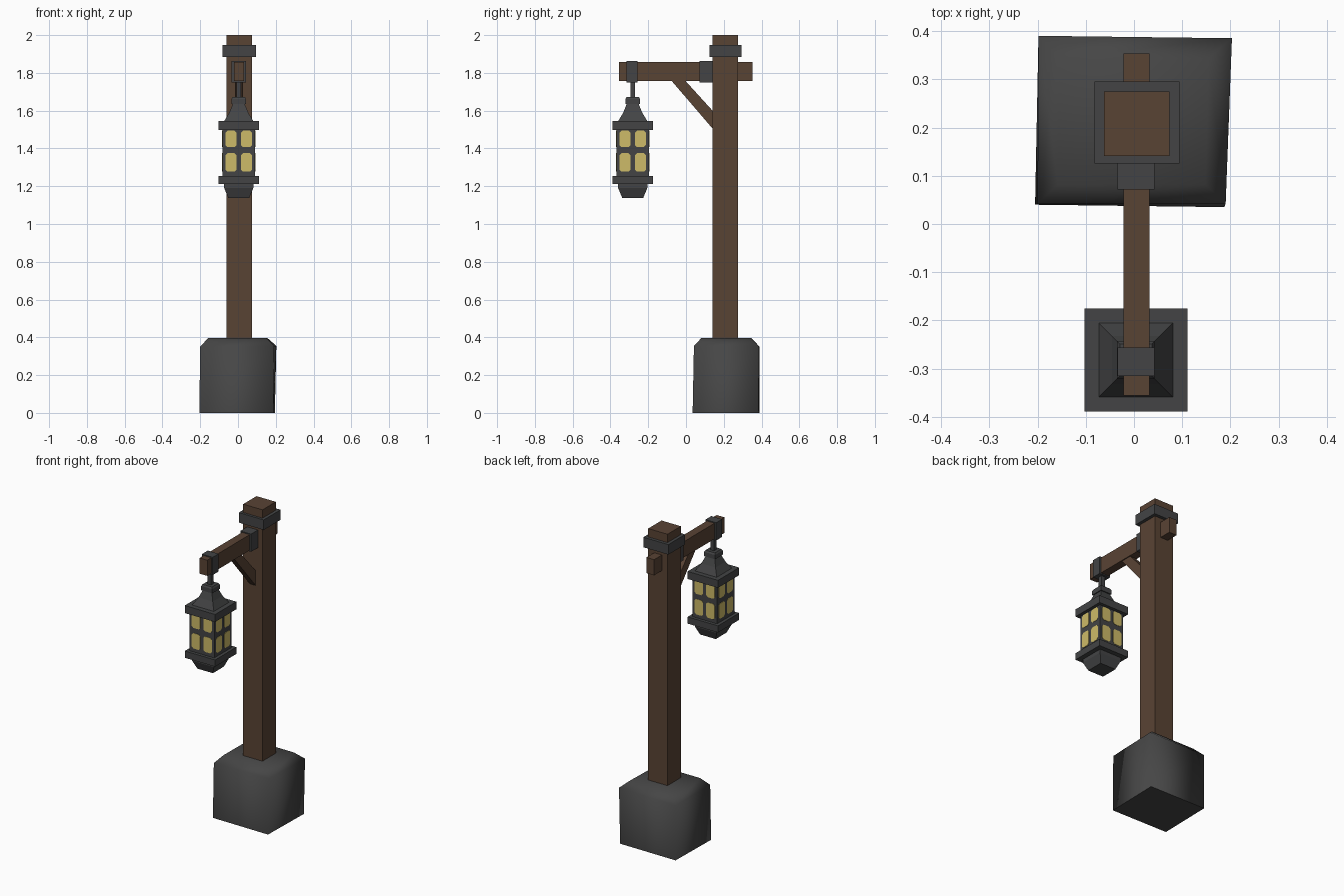
import bpy, bmesh, math

if "Cube" in bpy.data.objects:
    bpy.data.objects.remove(bpy.data.objects["Cube"])


def material(name, srgb):
    m = bpy.data.materials.new(name)
    m.diffuse_color = [((c / 255 + 0.055) / 1.055) ** 2.4 for c in srgb] + [1]
    m.use_nodes = True
    m.node_tree.nodes["Principled BSDF"].inputs["Base Color"].default_value = m.diffuse_color
    return m


STONE = material("stone grey", (70, 70, 70))
IRON = material("dark iron", (67, 68, 69))
WOOD = material("brown wood", (89, 67, 52))
GLASS = material("yellow glass", (206, 187, 104))


def finish(name, bm, mat):
    bmesh.ops.recalc_face_normals(bm, faces=bm.faces)
    me = bpy.data.meshes.new(name)
    bm.to_mesh(me)
    bm.free()
    me.materials.append(mat)
    ob = bpy.data.objects.new(name, me)
    bpy.context.collection.objects.link(ob)
    return ob


def loft(name, rings, mat):
    """Closed skin through rings of points, capped at both ends."""
    bm = bmesh.new()
    vs = [[bm.verts.new(p) for p in r] for r in rings]
    n = len(rings[0])
    for a, b in zip(vs, vs[1:]):
        for i in range(n):
            j = (i + 1) % n
            bm.faces.new((a[i], a[j], b[j], b[i]))
    bm.faces.new(vs[0])
    bm.faces.new(vs[-1])
    return finish(name, bm, mat)


def rect(x0, x1, y0, y1, z):
    return [(x0, y0, z), (x1, y0, z), (x1, y1, z), (x0, y1, z)]


def box(name, x, y, z, mat):
    return loft(name, [rect(*x, *y, z[0]), rect(*x, *y, z[1])], mat)


# Rough stone footing, slightly crooked, chamfered at the top
base = loft("stone_base", [
    [(-0.205, 0.04, 0), (0.187, 0.035, 0), (0.195, 0.385, 0), (-0.198, 0.388, 0)],
    [(-0.2, 0.042, 0.35), (0.19, 0.042, 0.355), (0.203, 0.385, 0.355), (-0.198, 0.39, 0.35)],
    [(-0.158, 0.082, 0.397), (0.148, 0.082, 0.397), (0.155, 0.343, 0.397), (-0.155, 0.345, 0.397)],
], STONE)
base.data.polygons.foreach_set("use_smooth", [len(base.data.polygons) > 0] * len(base.data.polygons))
base.data.polygons[-2].use_smooth = False

# Post with iron collar
box("post", (-0.062, 0.074), (0.141, 0.275), (0.3, 2.0), WOOD)
box("post_collar", (-0.082, 0.094), (0.125, 0.295), (1.883, 1.947), IRON)

# Cross beam and its iron clamps
box("beam", (-0.022, 0.032), (-0.355, 0.353), (1.757, 1.857), WOOD)
for name, y in (("hook_clamp", (-0.315, -0.256)), ("post_clamp", (0.072, 0.142))):
    box(name, (-0.034, 0.042), y, (1.75, 1.863), IRON)

# Diagonal brace under the beam
profile = [(-0.078, 1.76), (-0.005, 1.76), (0.145, 1.595), (0.145, 1.5)]
loft("brace", [[(x, y, z) for y, z in profile] for x in (-0.016, 0.026)], WOOD)

# Lantern body: square sections of half-width h at height z
CX, CY = 0.004, -0.282


def square_loft(name, sections, mat):
    return loft(name, [rect(CX - h, CX + h, CY - h, CY + h, z) for h, z in sections], mat)


square_loft("hanger", [(0.013, 1.66), (0.013, 1.755)], IRON)
square_loft("lantern_cap", [(0.039, 1.635), (0.039, 1.662), (0.033, 1.672)], IRON)
square_loft("lantern_roof", [(0.08, 1.54), (0.05, 1.59), (0.031, 1.637)], IRON)
square_loft("lantern_top_rim", [(0.107, 1.497), (0.107, 1.545)], IRON)
square_loft("lantern_body", [(0.087, 1.25), (0.087, 1.5)], IRON)
square_loft("lantern_bottom_rim", [(0.107, 1.212), (0.107, 1.255)], IRON)
square_loft("lantern_foot", [(0.055, 1.137), (0.077, 1.19), (0.077, 1.215)], IRON)

# Glass panes: four thin plates with clipped corners on each side
bm = bmesh.new()
c = 0.011
for k in range(4):
    ca, sa = math.cos(k * math.pi / 2), math.sin(k * math.pi / 2)
    for u0, u1 in ((-0.071, -0.011), (0.011, 0.071)):
        for z0, z1 in ((1.277, 1.375), (1.408, 1.494)):
            outline = [(u0 + c, z0), (u1 - c, z0), (u1, z0 + c), (u1, z1 - c),
                       (u1 - c, z1), (u0 + c, z1), (u0, z1 - c), (u0, z0 + c)]
            front, back = [[bm.verts.new((CX + u * ca + d * sa, CY + u * sa - d * ca, z))
                            for u, z in outline] for d in (0.089, 0.086)]
            bm.faces.new(front)
            for i in range(8):
                j = (i + 1) % 8
                bm.faces.new((front[i], back[i], back[j], front[j]))
            bm.faces.new(back[::-1])
finish("glass_panes", bm, GLASS)
